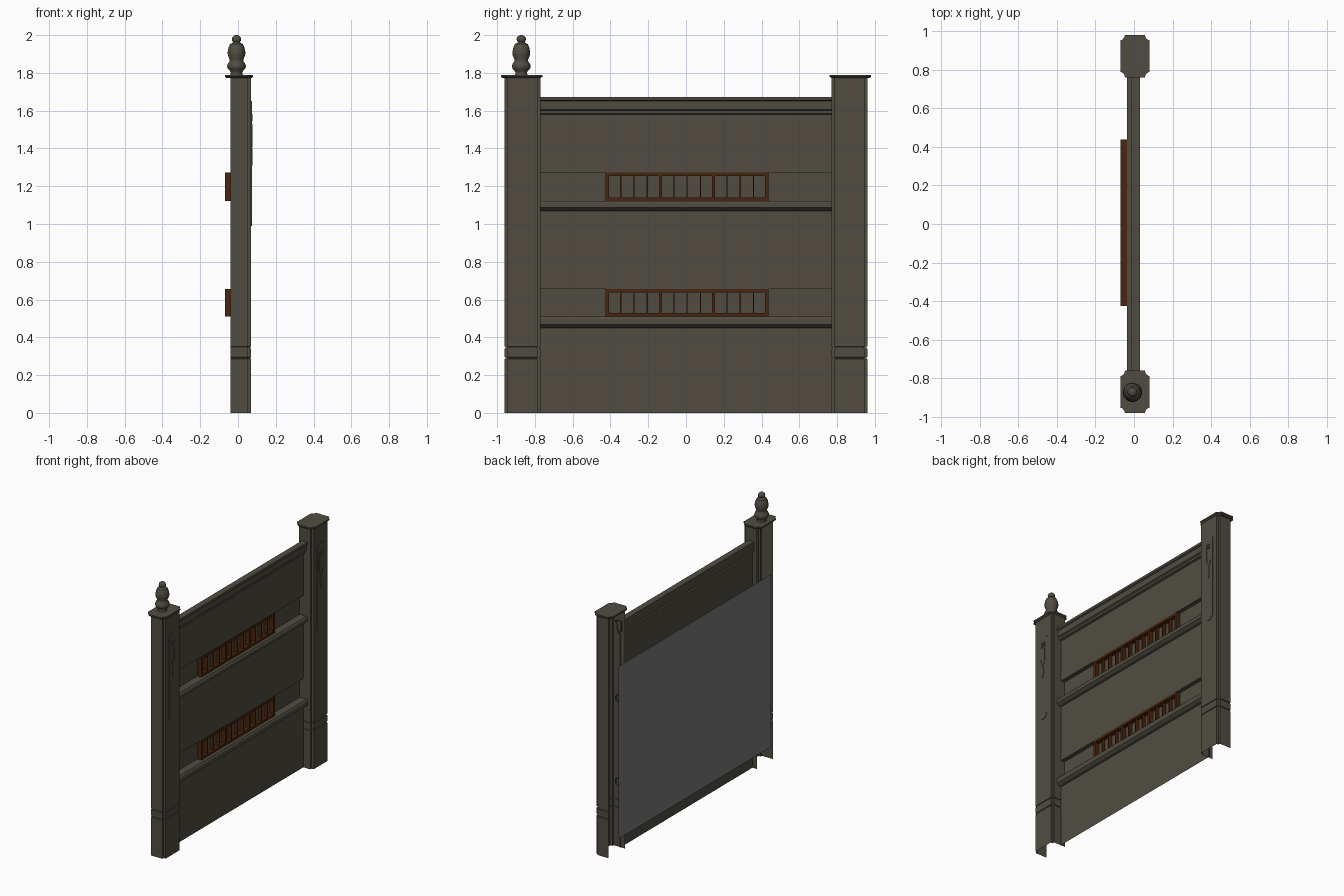
import bpy, bmesh, math
from mathutils import Vector

if "Cube" in bpy.data.objects:
    bpy.data.objects.remove(bpy.data.objects["Cube"])


def material(name, rgb):
    m = bpy.data.materials.new(name)
    m.diffuse_color = (*rgb, 1)
    m.use_nodes = True
    m.node_tree.nodes["Principled BSDF"].inputs["Base Color"].default_value = m.diffuse_color
    return m


OLIVE = material("olive_metal", (0.082, 0.073, 0.054))
BROWN = material("brown_wood", (0.066, 0.018, 0.004))
GREY = material("grey_backing", (0.19, 0.19, 0.19))


def finish(name, bm, mat, fix=True):
    if fix:
        bmesh.ops.recalc_face_normals(bm, faces=bm.faces)
    me = bpy.data.meshes.new(name)
    bm.to_mesh(me)
    bm.free()
    me.materials.append(mat)
    ob = bpy.data.objects.new(name, me)
    bpy.context.collection.objects.link(ob)
    return ob


def loft(name, rings, mat, closed=False, caps=False):
    """Join successive point rings with quads; open rings give a sheet."""
    bm = bmesh.new()
    vs = [[bm.verts.new(p) for p in r] for r in rings]
    n = len(rings[0])
    for a, b in zip(vs, vs[1:]):
        for i in range(n if closed else n - 1):
            j = (i + 1) % n
            bm.faces.new((a[i], a[j], b[j], b[i]))
    if caps:
        bm.faces.new(vs[0])
        bm.faces.new(vs[-1])
    return finish(name, bm, mat, fix=closed)


def plate_x(name, outline, x0, x1, mat):
    """Outline in (y, z), extruded along x."""
    return loft(name, [[(x, y, z) for y, z in outline] for x in (x0, x1)], mat, True, True)


def boxes(name, specs, mat):
    """One object from many (x0, x1, y0, y1, z0, z1) boxes."""
    bm = bmesh.new()
    for x0, x1, y0, y1, z0, z1 in specs:
        vs = bmesh.ops.create_cube(bm, size=1)["verts"]
        for v in vs:
            v.co = Vector((x0 if v.co.x < 0 else x1, y0 if v.co.y < 0 else y1,
                           z0 if v.co.z < 0 else z1))
    return finish(name, bm, mat)


# Panel: one folded sheet with two recessed bands, ledges and a top rail
def ledge(z, h):
    return [(-.005, z), (.012, z + .004), (.03, z + .018), (.03, z + h - .012),
            (.022, z + h), (-.035, z + h)]


section = ([(-.005, 0)] + ledge(.45, .06) + [(-.035, .655), (-.005, .655)]
           + ledge(1.07, .053) + [(-.035, 1.272), (-.005, 1.272)]
           + [(-.005, 1.58), (.01, 1.585), (.01, 1.6), (.02, 1.607), (.02, 1.65),
              (.03, 1.656), (.03, 1.673), (-.016, 1.673), (-.016, 1.6), (-.005, 1.595)])
loft("panel", [[(x, y, z) for x, z in section] for y in (-.78, .78)], OLIVE)

# Louvre grilles sitting in the recessed bands
for label, z0, z1 in (("lower", .51, .655), ("upper", 1.123, 1.272)):
    back, front, t = -.07, -.002, .018
    a, b = -.425, .437
    boxes(label + "_grille_frame",
          [(back, front, a, b, z0, z0 + t), (back, front, a, b, z1 - t, z1),
           (back, front, a, a + t, z0, z1), (back, front, b - t, b, z0, z1)], BROWN)
    step = (b - a - t) / 12
    slats = []
    for i in range(1, 12):
        w = .008 if i % 4 == 0 else .003
        y = a + t / 2 + i * step
        slats.append((back, front - (0 if i % 4 == 0 else .004), y - w, y + w, z0 + t, z1 - t))
    boxes(label + "_grille_slats", slats, BROWN)

# Flat backing sheet behind the panel
loft("backing_sheet", [[(-.0715, y, .125), (-.0715, y, 1.4)] for y in (.89, -.89)], GREY)


# Post parts
def post_ring(cy, z, d):
    half = [(-.04, .095 - d), (.053, .095 - d), (.053, .08 - d), (.07 - d, .08 - d)]
    pts = [(x, -y) for x, y in half] + [(x, y) for x, y in reversed(half)]
    return [(x, cy + y, z) for x, y in pts]


def notched(cy, hx, hy, z):
    corner = [(hx, hy - .027), (hx - .01, hy - .025), (hx - .02, hy - .014), (hx - .023, hy)]
    pts = []
    for sx, sy in ((1, 1), (-1, 1), (-1, -1), (1, -1)):
        c = corner if sx * sy > 0 else corner[::-1]
        pts += [(.005 + sx * x, cy + sy * y, z) for x, y in c]
    return pts


def stadium(cy, r, z0, z1, n=10):
    pts = [(cy + r * math.cos(math.pi * i / n), z1 - r + r * math.sin(math.pi * i / n))
           for i in range(n + 1)]
    return pts + [(cy - r * math.cos(math.pi * i / n), z0 + r - r * math.sin(math.pi * i / n))
                  for i in range(n + 1)]


levels = [(0, 0), (.285, 0), (.287, .005), (.293, .005), (.295, 0), (.34, 0), (.342, .005),
          (.35, .005), (.352, 0), (1.78, 0)]
for s, side in ((-1, "left"), (1, "right")):
    cy = s * .865
    # Open-backed post with two grooves near the foot
    loft(side + "_post", [post_ring(cy, z, d) for z, d in levels], OLIVE)
    # Cap with scooped corners
    loft(side + "_post_cap", [notched(s * .87, .066, .1, 1.772), notched(s * .87, .075, .11, 1.78),
                              notched(s * .87, .075, .11, 1.79)], OLIVE, True, True)
    # Rounded plaque with relief ornament: bars, hook and leaf
    plate_x(side + "_plaque", stadium(cy, .042, .99, 1.65), .066, .0735, OLIVE)
    bars = [(.07, .077, cy - .018, cy + .018, z, z + .007) for z in (1.545, 1.56, 1.575)]
    bars.append((.07, .077, cy - s * .018 - .003, cy - s * .018 + .003, 1.545, 1.582))
    boxes(side + "_ornament_bars", bars, OLIVE)
    arc = [(math.radians(a), r) for r, seq in ((.022, range(0, 181, 30)), (.015, range(180, -1, -30)))
           for a in seq]
    hook = [(cy + s * r * math.cos(a), 1.45 - 2 * r * math.sin(a)) for a, r in arc]
    hook = [(cy - s * .022, 1.53), (cy - s * .015, 1.53)] + [
        p for p in hook[7:]] + hook[:7]
    plate_x(side + "_ornament_hook", hook, .07, .077, OLIVE)
    leaf = [(cy, 1.31), (cy + .012, 1.35), (cy + .004, 1.4), (cy - .004, 1.4), (cy - .012, 1.35)]
    plate_x(side + "_ornament_leaf", leaf, .07, .077, OLIVE)

# Turned finial on one post
profile = [(.034, 1.788), (.03, 1.8), (.034, 1.81), (.046, 1.822), (.05, 1.835), (.046, 1.848),
           (.036, 1.862), (.036, 1.87), (.046, 1.895), (.047, 1.91), (.042, 1.935), (.034, 1.953),
           (.022, 1.958), (.018, 1.963), (.023, 1.97), (.025, 1.98), (.021, 1.99), (.01, 1.999),
           (.002, 2.0)]
N = 24
rings = [[(-.008 + r * math.cos(2 * math.pi * i / N), -.872 + r * math.sin(2 * math.pi * i / N), z)
          for i in range(N)] for r, z in profile]
finial = loft("finial", rings, OLIVE, True, True)
bpy.context.view_layer.objects.active = finial
finial.select_set(True)
bpy.ops.object.shade_smooth_by_angle(angle=math.radians(40))
